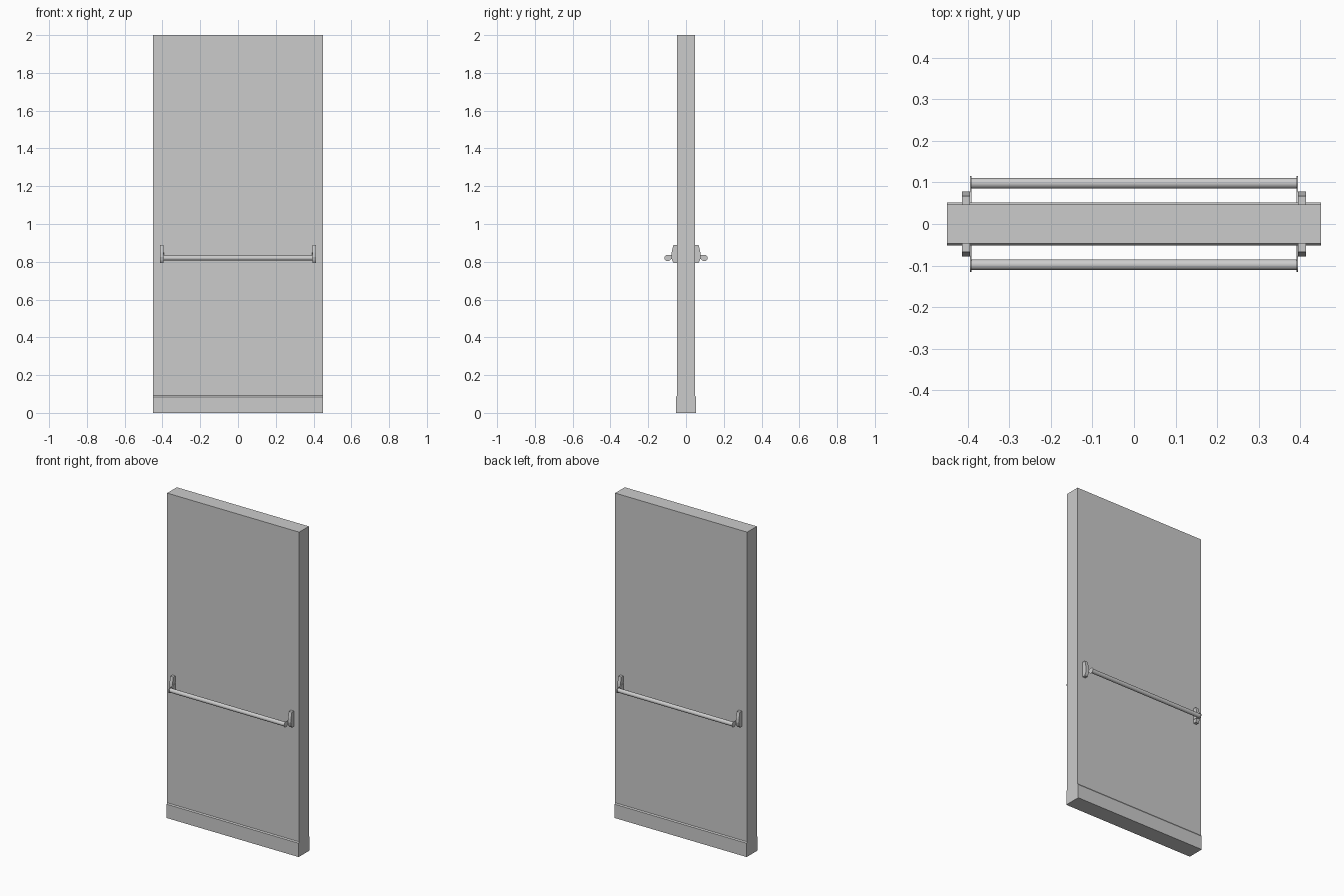
import bpy, bmesh, math
from mathutils import Vector

if "Cube" in bpy.data.objects:
    bpy.data.objects.remove(bpy.data.objects["Cube"])


def extrude_x(name, profile, x0, x1):
    """Prism along x from a (y, z) profile."""
    bm = bmesh.new()
    face = bm.faces.new([bm.verts.new((x0, y, z)) for y, z in profile])
    res = bmesh.ops.extrude_face_region(bm, geom=[face])
    verts = [v for v in res["geom"] if isinstance(v, bmesh.types.BMVert)]
    bmesh.ops.translate(bm, verts=verts, vec=Vector((x1 - x0, 0, 0)))
    bmesh.ops.recalc_face_normals(bm, faces=bm.faces[:])
    mesh = bpy.data.meshes.new(name)
    bm.to_mesh(mesh)
    bm.free()
    obj = bpy.data.objects.new(name, mesh)
    bpy.context.collection.objects.link(obj)
    return obj


def mirror(obj, x, y):
    obj.data.transform(obj.matrix_basis)
    obj.matrix_basis.identity()
    mod = obj.modifiers.new("mirror", "MIRROR")
    mod.use_axis = (x, y, False)
    mod.use_mirror_merge = False


def smooth(obj):
    bpy.ops.object.select_all(action="DESELECT")
    obj.select_set(True)
    bpy.context.view_layer.objects.active = obj
    bpy.ops.object.shade_smooth_by_angle(angle=math.radians(35))


FACE, KICK = 0.047, 0.052
BAR_Y, BAR_Z = -0.098, 0.82

# Door slab with thicker kick plate at the bottom, bevelled at its top edge
half = [(KICK, 0), (KICK, 0.085), (FACE, 0.092), (FACE, 2)]
extrude_x("door_panel", half + [(-y, z) for y, z in reversed(half)], -0.45, 0.45)

# Bracket housings, both ends and both faces
housing = [(-0.045, 0.794), (-0.066, 0.794), (-0.073, 0.806), (-0.078, 0.826),
           (-0.076, 0.85), (-0.067, 0.889), (-0.045, 0.889)]
bracket = extrude_x("bar_bracket", housing, 0.394, 0.414)
mirror(bracket, True, True)

# Thin lever arms with a rounded end that caps the bar
arm = []
for i in range(13):
    a = math.radians(60 + 240 * i / 12)
    arm.append((BAR_Y + 0.017 * math.cos(a), BAR_Z + 0.017 * math.sin(a)))
arm += [(-0.078, 0.814), (-0.05, 0.818), (-0.05, 0.85), (-0.078, 0.836)]
lever = extrude_x("lever_arm", arm, 0.391, 0.395)
mirror(lever, True, True)

# Push bar on each face
bpy.ops.mesh.primitive_cylinder_add(vertices=24, radius=0.013, depth=0.784,
                                    location=(0, BAR_Y, BAR_Z),
                                    rotation=(0, math.pi / 2, 0))
bar = bpy.context.object
bar.name = "push_bar"
bpy.context.view_layer.update()
mirror(bar, False, True)
for part in (bar, lever):
    smooth(part)
